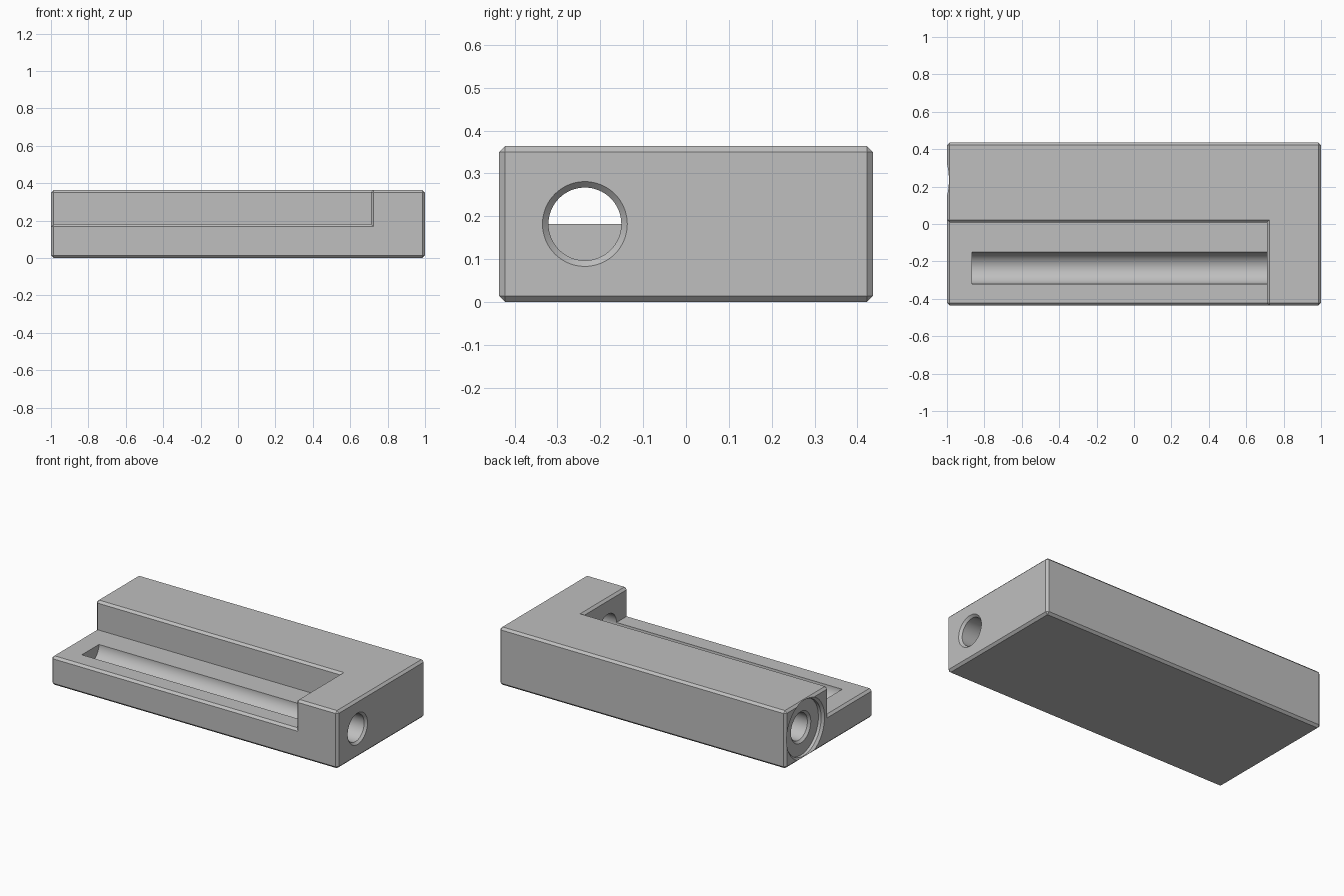
import bpy, bmesh, math
from mathutils import Matrix, Vector

if "Cube" in bpy.data.objects:
    bpy.data.objects.remove(bpy.data.objects["Cube"], do_unlink=True)

HALF_Y, HEIGHT, CHAMFER = 0.436, 0.364, 0.014
MID_Z, BORE_Y, BORE_R = 0.182, 0.236, 0.085

grey = bpy.data.materials.new("machined grey")
grey.use_nodes = True
colour = (0.52, 0.52, 0.52, 1)
grey.diffuse_color = colour
grey.node_tree.nodes["Principled BSDF"].inputs["Base Color"].default_value = colour


def add_object(name, bm):
    bmesh.ops.recalc_face_normals(bm, faces=bm.faces)
    mesh = bpy.data.meshes.new(name)
    bm.to_mesh(mesh)
    bm.free()
    mesh.materials.append(grey)
    obj = bpy.data.objects.new(name, mesh)
    bpy.context.collection.objects.link(obj)
    return obj


def box(name, low, high):
    low, high = Vector(low), Vector(high)
    bm = bmesh.new()
    bmesh.ops.create_cube(bm, size=1, matrix=Matrix.Translation((low + high) / 2)
                          @ Matrix.Diagonal((*(high - low), 1)))
    return add_object(name, bm)


def turned(name, profile, y, sides=64):
    """Solid of revolution about an axis along x; profile holds (x, radius)."""
    bm = bmesh.new()
    rings = []
    for x, r in profile:
        angles = [2 * math.pi * i / sides for i in range(sides)]
        rings.append([bm.verts.new((x, y + r * math.cos(a), MID_Z + r * math.sin(a)))
                      for a in angles])
    for a, b in zip(rings, rings[1:]):
        for i in range(sides):
            j = (i + 1) % sides
            bm.faces.new((a[i], a[j], b[j], b[i]))
    bm.faces.new(rings[0])
    bm.faces.new(rings[-1])
    return add_object(name, bm)


def cut(target, cutter):
    cutter.hide_render = True
    mod = target.modifiers.new("cut", "BOOLEAN")
    mod.operation, mod.solver, mod.object = "DIFFERENCE", "EXACT", cutter
    bpy.context.view_layer.objects.active = target
    bpy.ops.object.modifier_apply(modifier=mod.name)
    bpy.data.objects.remove(cutter, do_unlink=True)


# Block with a stepped ledge along the front
body = box("block_body", (-1, -HALF_Y, 0), (1, HALF_Y, HEIGHT))
cut(body, box("ledge_cutter", (-2, -1, MID_Z), (0.71, 0.008, 1)))

# Chamfer every outer edge, leaving inner corners sharp
bm = bmesh.new()
bm.from_mesh(body.data)
bmesh.ops.dissolve_limit(bm, angle_limit=0.01, verts=bm.verts, edges=bm.edges)
outer = [e for e in bm.edges if e.is_convex and e.calc_face_angle(0) > 0.5]
bmesh.ops.bevel(bm, geom=outer, offset=CHAMFER, offset_type="OFFSET",
                segments=1, profile=0.5, affect="EDGES")
bm.to_mesh(body.data)
bm.free()

# Front bore: open trough in the ledge, countersunk at the left end
cut(body, turned("front_bore_cutter", [
    (-0.865, BORE_R), (1 - CHAMFER, BORE_R), (1.1, BORE_R + CHAMFER + 0.1)], -BORE_Y))

# Rear bore: wide shallow recess, then a countersunk blind hole
SEAT_R, SEAT_X = 0.175, -0.967
cut(body, turned("rear_bore_cutter", [
    (-1.1, SEAT_R + CHAMFER + 0.1), (-1 + CHAMFER, SEAT_R), (SEAT_X, SEAT_R),
    (SEAT_X, BORE_R + CHAMFER), (SEAT_X + CHAMFER, BORE_R), (0.865, BORE_R)], BORE_Y))

# Smooth bores, sharp edges
bpy.ops.object.select_all(action="DESELECT")
body.select_set(True)
bpy.context.view_layer.objects.active = body
bpy.ops.object.shade_smooth_by_angle(angle=math.radians(25))
